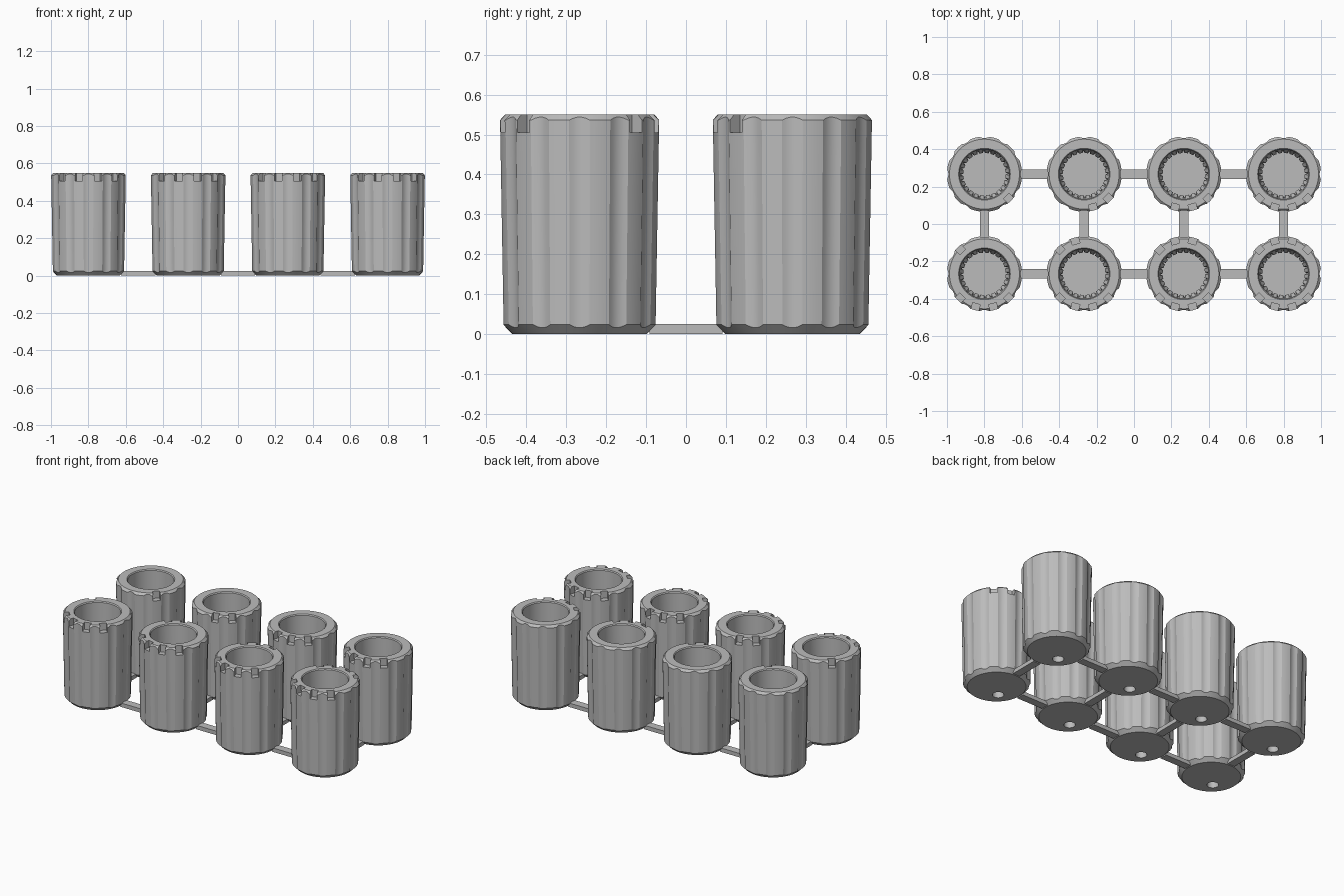
import bpy, bmesh, math
from mathutils import Matrix

cube = bpy.data.objects.get("Cube")
if cube:
    bpy.data.objects.remove(cube, do_unlink=True)

STEPS = 120
HEIGHT = 0.55
SPACING = 0.533

grey = bpy.data.materials.new("plain_grey")
grey.use_nodes = True
grey.diffuse_color = (0.5, 0.5, 0.5, 1)
grey.node_tree.nodes["Principled BSDF"].inputs["Base Color"].default_value = (0.5, 0.5, 0.5, 1)


def finish(bm, name):
    bmesh.ops.recalc_face_normals(bm, faces=bm.faces[:])
    mesh = bpy.data.meshes.new(name)
    bm.to_mesh(mesh)
    bm.free()
    mesh.materials.append(grey)
    obj = bpy.data.objects.new(name, mesh)
    bpy.context.collection.objects.link(obj)
    return obj


def flute_depth(deg):
    # Twelve shallow scallops, each half a pitch wide
    off = (deg + 15) % 30 - 15
    return 0.008 * max(0, 1 - (off / 7.5) ** 2)


def column(k):
    # Radius and height pairs for one slice, bottom to rim to inner floor
    deg = 360 * k / STEPS + 1.5
    d = flute_depth(deg)
    low, high = 0.192 - d, 0.201 - d
    tooth = 0.126 if k % 5 == 0 else 0.113
    return math.radians(deg), [
        (0.168, 0), (low, low - 0.168), (high, HEIGHT - (high - 0.187)),
        (0.187, HEIGHT), (0.138, HEIGHT), (0.133, HEIGHT - 0.006),
        (0.130, 0.37), (tooth, 0.34), (tooth, 0.08)]


def make_body(name):
    bm = bmesh.new()
    cols = []
    for k in range(STEPS):
        a, pts = column(k)
        cols.append([bm.verts.new((r * math.cos(a), r * math.sin(a), z)) for r, z in pts])
    for k in range(STEPS):
        one, two = cols[k], cols[(k + 1) % STEPS]
        for j in range(len(one) - 1):
            bm.faces.new((one[j], two[j], two[j + 1], one[j + 1]))
    bm.faces.new([c[0] for c in cols])
    bm.faces.new([c[-1] for c in cols])
    return finish(bm, name)


def make_cutter(angles):
    # Rim notches on the ridges, plus a blind hole in the underside
    bm = bmesh.new()
    for deg in angles:
        mat = (Matrix.Rotation(math.radians(deg), 4, 'Z')
               @ Matrix.Translation((0.195, 0, HEIGHT + 0.005))
               @ Matrix.Diagonal((0.06, 0.042, 0.1, 1)))
        bmesh.ops.create_cube(bm, size=1, matrix=mat)
    bmesh.ops.create_cone(bm, cap_ends=True, segments=24, radius1=0.033, radius2=0.033,
                          depth=0.1, matrix=Matrix.Translation((-0.066, -0.066, 0)))
    return finish(bm, "notch_cutter")


def make_cup(name, x, y, angles):
    cup, cutter = make_body(name), make_cutter(angles)
    mod = cup.modifiers.new("notches", 'BOOLEAN')
    mod.operation = 'DIFFERENCE'
    mod.solver = 'EXACT'
    mod.object = cutter
    cutter.hide_render = True
    graph = bpy.context.evaluated_depsgraph_get()
    mesh = bpy.data.meshes.new_from_object(cup.evaluated_get(graph))
    cup.modifiers.clear()
    cup.data = mesh
    bpy.data.objects.remove(cutter, do_unlink=True)
    cup.location = (x, y, 0)
    bpy.ops.object.select_all(action='DESELECT')
    cup.select_set(True)
    bpy.context.view_layer.objects.active = cup
    bpy.ops.object.shade_smooth_by_angle(angle=math.radians(20))


def make_bar(name, x, y, sx, sy):
    bm = bmesh.new()
    bmesh.ops.create_cube(bm, size=1, matrix=Matrix.Translation((x, y, 0.0125))
                          @ Matrix.Diagonal((sx, sy, 0.025, 1)))
    finish(bm, name)


# Each cup has one more notch than the previous one
notch_order = [-45, -75, -105, -135, 135, 105, 75, 45]
xs = [(i - 1.5) * SPACING for i in range(4)]
rows = [("back", SPACING / 2), ("front", -SPACING / 2)]
for r, (row, y) in enumerate(rows):
    for i, x in enumerate(xs):
        count = r * 4 + i + 1
        make_cup(f"{row}_cup_{i + 1}", x, y, notch_order[:count])

# Thin connecting bars between neighbouring cups
gap = SPACING - 0.35
for row, y in rows:
    for i in range(3):
        make_bar(f"{row}_bar_{i + 1}", (i - 1) * SPACING, y, gap, 0.05)
for i, x in enumerate(xs):
    make_bar(f"cross_bar_{i + 1}", x, 0, 0.05, gap)
